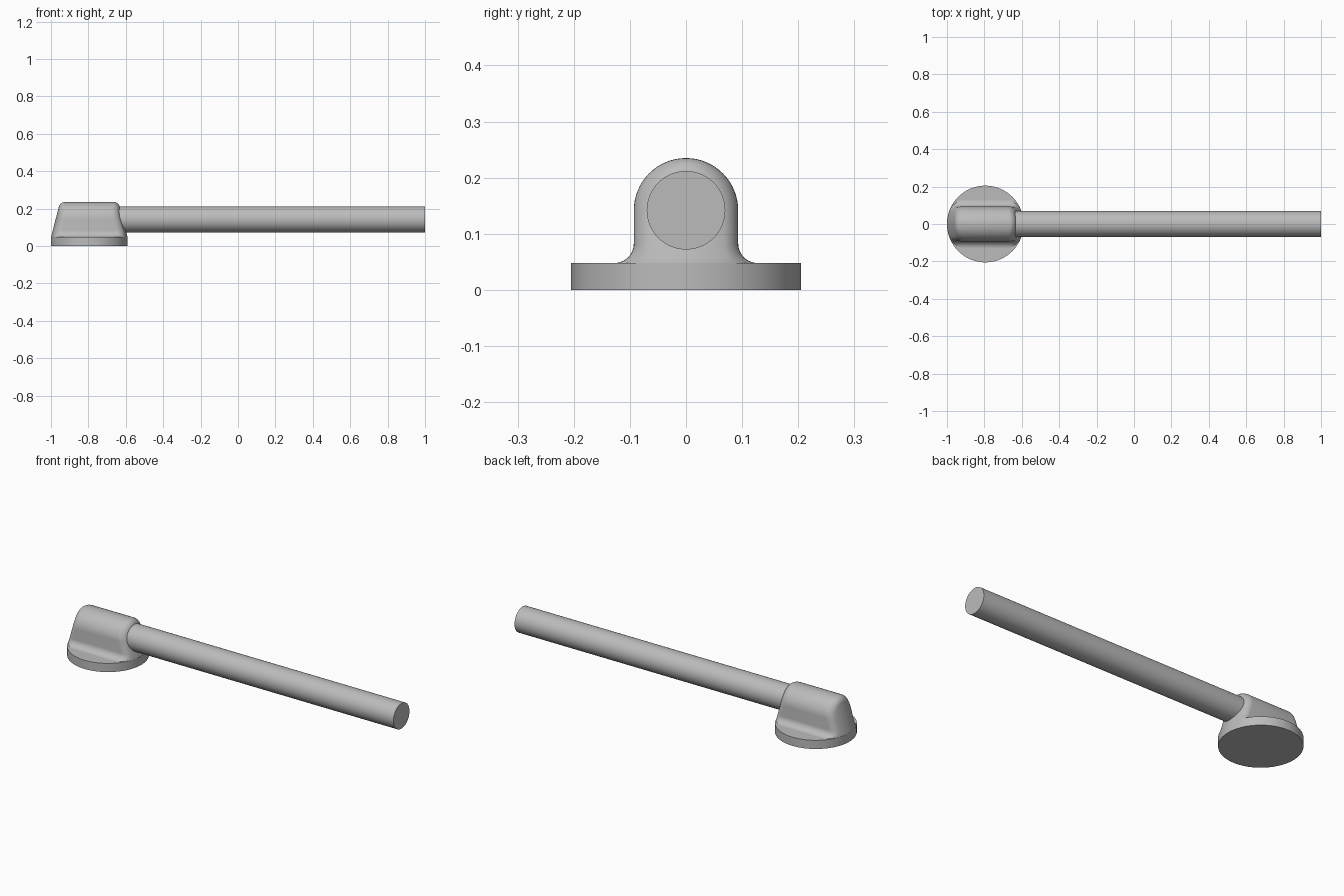
import bpy, bmesh, math

cube = bpy.data.objects.get("Cube")
if cube:
    bpy.data.objects.remove(cube, do_unlink=True)

grey = bpy.data.materials.new("light grey")
grey.use_nodes = True
colour = (0.5, 0.5, 0.5, 1)
grey.diffuse_color = colour
grey.node_tree.nodes["Principled BSDF"].inputs["Base Color"].default_value = colour

BASE_X, BASE_R, BASE_H = -0.795, 0.205, 0.048
AXIS_Z, HALF_W, TOP_R = 0.142, 0.093, 0.157
FILLET, ROUND = 0.035, 0.025


def finish(obj, name, angle=35):
    obj.name = name
    obj.data.materials.clear()
    obj.data.materials.append(grey)
    bpy.ops.object.select_all(action='DESELECT')
    obj.select_set(True)
    bpy.context.view_layer.objects.active = obj
    bpy.ops.object.shade_smooth_by_angle(angle=math.radians(angle))


def cylinder(name, radius, depth, location, rotation=(0, 0, 0)):
    bpy.ops.mesh.primitive_cylinder_add(vertices=96, radius=radius, depth=depth,
                                        location=location, rotation=rotation)
    finish(bpy.context.object, name)


# Round base and long bar
cylinder("round_base", BASE_R, BASE_H, (BASE_X, 0, BASE_H / 2))
cylinder("bar", 0.07, 1.7, (0.15, 0, AXIS_Z), (0, math.pi / 2, 0))


def profile(inset):
    """Arched cross-section with flared feet, shrunk inward by inset."""
    half = []
    top = AXIS_Z + HALF_W
    for i in range(11):      # concave foot fillet
        a = math.radians(270 - 9 * i)
        r = FILLET + inset
        half.append((HALF_W + FILLET + r * math.cos(a),
                     BASE_H + FILLET + r * math.sin(a)))
    for i in range(17):      # arch up to the crown
        a = math.pi / 2 * i / 16
        r = HALF_W - inset
        half.append((r * math.cos(a), AXIS_Z + r * math.sin(a)))
    return half + [(-y, z) for y, z in reversed(half[:-1])]


def end_x(y, z):
    """Half length of the housing, bounded by a tapered cone."""
    t = max(0, (z - BASE_H) / (AXIS_Z + HALF_W - BASE_H))
    r = BASE_R - 0.0005 + (TOP_R - BASE_R) * t
    return math.sqrt(max(0, r * r - y * y))


# Housing: lofted arch with rounded rims and conical end faces
bm = bmesh.new()
rings = []
STEPS, COLS = 6, 10
for side in (-1, 1):
    for k in range(STEPS + 1):
        a = math.pi / 2 * (k if side < 0 else STEPS - k) / STEPS
        a = math.pi / 2 - a
        inset, pull = ROUND * (1 - math.cos(a)), ROUND * (1 - math.sin(a))
        rings.append([bm.verts.new((BASE_X + side * (end_x(y, z) - pull), y, z))
                      for y, z in profile(inset)])
for r0, r1 in zip(rings, rings[1:]):
    for i in range(len(r0) - 1):
        bm.faces.new((r0[i], r0[i + 1], r1[i + 1], r1[i]))
for side, ring in ((-1, rings[0]), (1, rings[-1])):
    rows = []
    n = len(ring)
    for i in range(n // 2):
        y, z = ring[i].co.y, ring[i].co.z
        row = [ring[i]]
        for c in range(1, COLS):
            yc = y * (1 - 2 * c / COLS)
            row.append(bm.verts.new((BASE_X + side * end_x(yc, z), yc, z)))
        rows.append(row + [ring[n - 1 - i]])
    for r0, r1 in zip(rows, rows[1:]):
        for c in range(COLS):
            bm.faces.new((r0[c], r0[c + 1], r1[c + 1], r1[c]))
    crown = ring[n // 2]
    for c in range(COLS):
        bm.faces.new((rows[-1][c], rows[-1][c + 1], crown))
bmesh.ops.remove_doubles(bm, verts=bm.verts, dist=1e-5)
bmesh.ops.recalc_face_normals(bm, faces=bm.faces)
mesh = bpy.data.meshes.new("housing")
bm.to_mesh(mesh)
bm.free()
housing = bpy.data.objects.new("housing", mesh)
bpy.context.collection.objects.link(housing)
finish(housing, "housing", 50)
